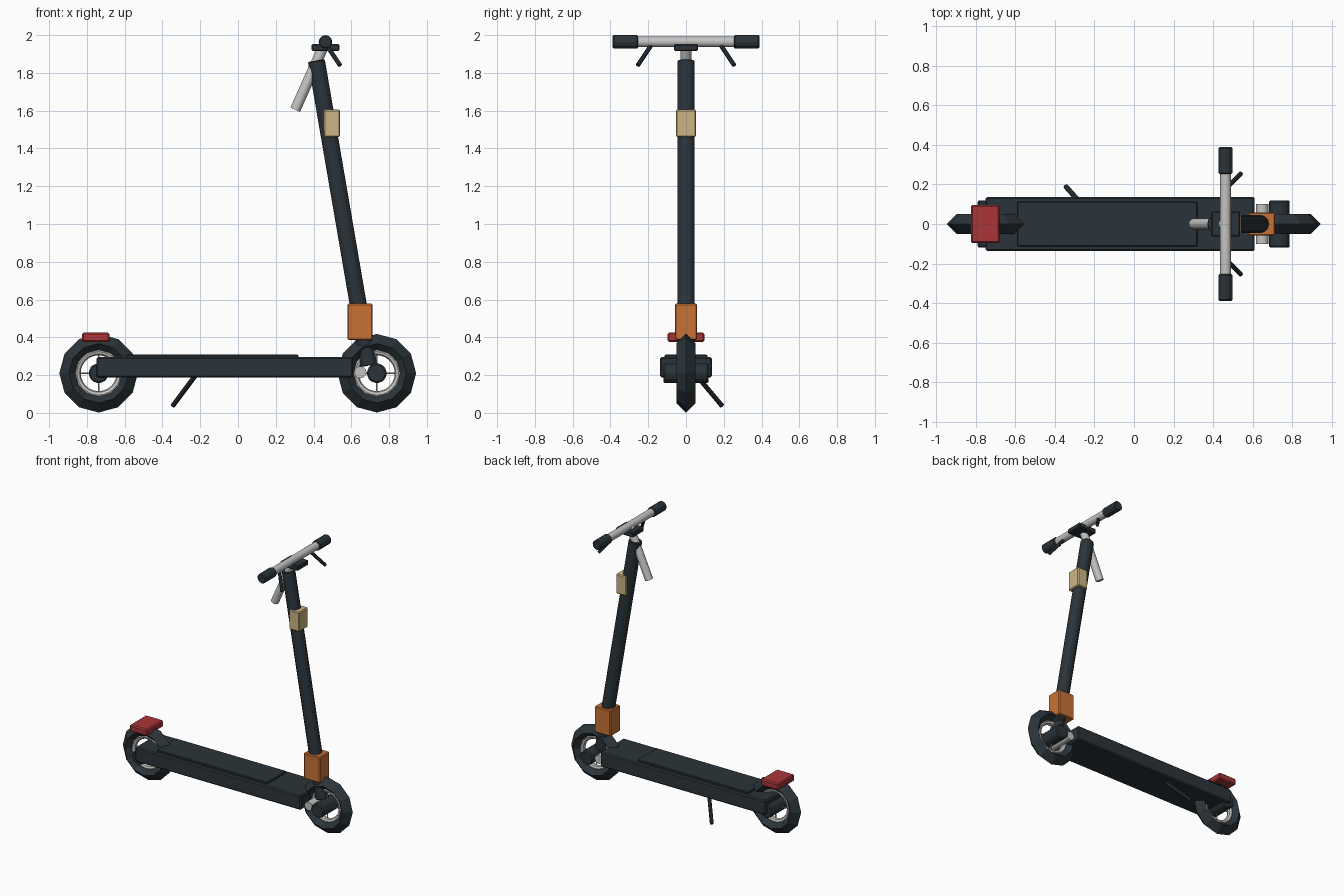
import bpy
import math
from mathutils import Vector

cube = bpy.data.objects.get("Cube")
if cube:
    bpy.data.objects.remove(cube, do_unlink=True)


def material(name, rgb):
    m = bpy.data.materials.new(name)
    m.use_nodes = True
    m.diffuse_color = (*rgb, 1)
    m.node_tree.nodes["Principled BSDF"].inputs["Base Color"].default_value = (*rgb, 1)
    return m


DARK = material("dark_slate", (0.024, 0.034, 0.042))
GREY = material("light_metal", (0.55, 0.55, 0.54))
RED = material("red", (0.40, 0.035, 0.04))
ORANGE = material("orange", (0.58, 0.17, 0.035))
BEIGE = material("beige", (0.60, 0.47, 0.23))


def finish(name, mat, bevel=0.0, smooth=False):
    ob = bpy.context.object
    ob.name = name
    ob.data.materials.append(mat)
    if bevel:
        mod = ob.modifiers.new("edge_bevel", 'BEVEL')
        mod.width = bevel
        mod.segments = 1
        mod.limit_method = 'ANGLE'
    if smooth:
        bpy.ops.object.shade_smooth_by_angle(angle=math.radians(35))
    return ob


def box(name, mat, x, y, z, bevel=0.008):
    """Box from (min, max) ranges along each axis."""
    ranges = (x, y, z)
    bpy.ops.mesh.primitive_cube_add(size=1, location=[sum(r) / 2 for r in ranges])
    ob = bpy.context.object
    ob.scale = [r[1] - r[0] for r in ranges]
    bpy.ops.object.transform_apply(location=False, rotation=False, scale=True)
    return finish(name, mat, bevel)


def rod(name, mat, a, b, radius, sides=12, bevel=0.0, smooth=False):
    """Cylinder between two points."""
    a, b = Vector(a), Vector(b)
    d = b - a
    bpy.ops.mesh.primitive_cylinder_add(
        vertices=sides, radius=radius, depth=d.length, location=(a + b) / 2,
        rotation=d.to_track_quat('Z', 'Y').to_euler())
    return finish(name, mat, bevel, smooth)


def ring(name, mat, centre, major, minor, sides, tube_sides, smooth=False):
    bpy.ops.mesh.primitive_torus_add(
        major_segments=sides, minor_segments=tube_sides, major_radius=major,
        minor_radius=minor, location=centre, rotation=(math.pi / 2, 0, 0))
    return finish(name, mat, smooth=smooth)


# Wheels: faceted tyre, metal rim, thin spokes and a wide hub
WHEEL_Z = 0.21
for end, x in (("front", 0.735), ("rear", -0.738)):
    c = Vector((x, 0, WHEEL_Z))
    ring(end + "_tyre", DARK, c, 0.157, 0.051, 12, 4)
    ring(end + "_rim", GREY, c, 0.115, 0.02, 24, 8, True)
    for i in range(2):
        d = Vector((math.cos(i * math.pi / 2), 0, math.sin(i * math.pi / 2))) * 0.11
        rod(f"{end}_spoke_{i + 1}", GREY, c - d, c + d, 0.004, 6)
    half = Vector((0, 0.12, 0))
    rod(end + "_hub", DARK, c - half, c + half, 0.055, 8, 0.008)

# Deck with raised mat
box("deck", DARK, (-0.75, 0.61), (-0.137, 0.137), (0.187, 0.295))
box("deck_mat", DARK, (-0.59, 0.32), (-0.113, 0.113), (0.285, 0.308), 0.004)
rod("deck_crossbar", GREY, (0.648, -0.1, 0.215), (0.648, 0.1, 0.215), 0.032, 12, smooth=True)
box("rear_fender", RED, (-0.825, -0.68), (-0.097, 0.097), (0.375, 0.425))
rod("kickstand", DARK, (-0.22, 0.05, 0.205), (-0.345, 0.19, 0.038), 0.013, 8)

# Steering column and its boxes
rod("steering_column", DARK, (0.692, 0, 0.25), (0.415, 0, 1.865), 0.046, 12, 0.004)
box("fork_housing", ORANGE, (0.58, 0.713), (-0.058, 0.058), (0.385, 0.578), 0.006)
box("battery_box", BEIGE, (0.455, 0.54), (-0.053, 0.053), (1.46, 1.605), 0.006)

# Handlebar assembly
BAR_X, BAR_Z = 0.463, 1.964
rod("handlebar_stem", GREY, (0.303, 0, 1.605), (BAR_X, 0, BAR_Z), 0.028, 16, smooth=True)
box("stem_clamp", DARK, (0.39, 0.537), (-0.063, 0.063), (1.915, 1.952), 0.006)
rod("handlebar", GREY, (BAR_X, -0.3, BAR_Z), (BAR_X, 0.3, BAR_Z), 0.028, 16, smooth=True)
for side, s in (("left", 1), ("right", -1)):
    rod(side + "_grip", DARK, (BAR_X, s * 0.253, BAR_Z), (BAR_X, s * 0.388, BAR_Z), 0.036, 12, 0.006)
    rod(side + "_brake_lever", DARK, (0.47, s * 0.185, 1.945), (0.54, s * 0.255, 1.84), 0.012, 8)
